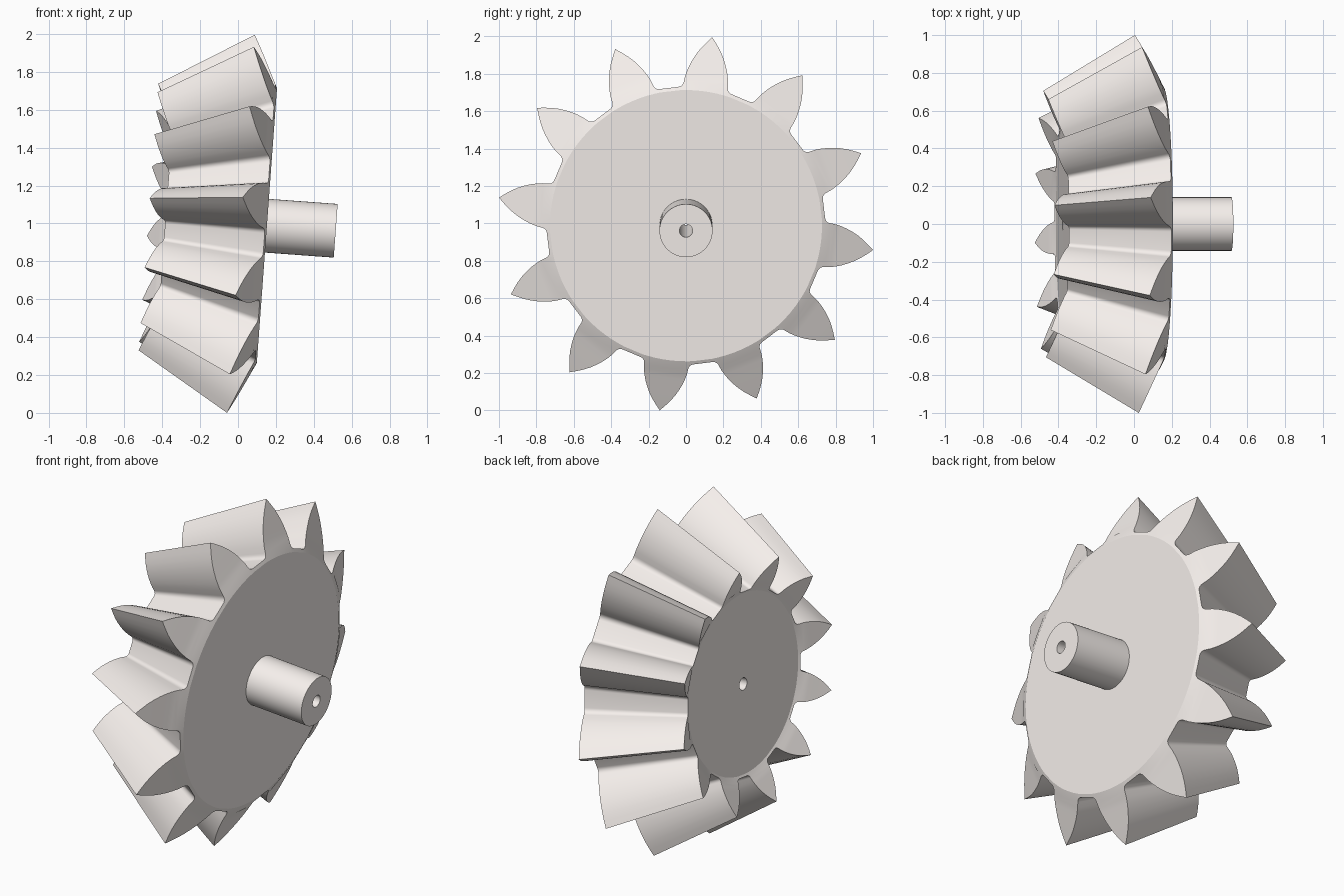
import bpy, bmesh
from math import sin, cos, asin, pi, radians

if "Cube" in bpy.data.objects:
    bpy.data.objects.remove(bpy.data.objects["Cube"])

TEETH = 12
TIP_R, DISC_R, SHAFT_R, BORE_R = 1.010, 0.727, 0.142, 0.035
APEX, SHRINK = -1.66, 0.705          # pitch cone apex and small-end scale
FRONT, BACK, END = 0.138, -0.392, 0.502
TILT, CENTRE = radians(4.2), (0.015, 0, 0.998)

# Warm off-white finish
finish_mat = bpy.data.materials.new("off_white")
finish_mat.diffuse_color = (0.92, 0.87, 0.84, 1)
finish_mat.use_nodes = True
finish_mat.node_tree.nodes["Principled BSDF"].inputs["Base Color"].default_value = finish_mat.diffuse_color


def point(r, a, scale=1.0):
    """Point on the back cone (axis = x), scaled toward the apex."""
    u = (TIP_R - r) * FRONT / (TIP_R - DISC_R)
    return (APEX + (u - APEX) * scale, r * cos(a) * scale, r * sin(a) * scale)


def finish(name, bm):
    bmesh.ops.recalc_face_normals(bm, faces=bm.faces)
    me = bpy.data.meshes.new(name)
    bm.to_mesh(me)
    bm.free()
    me.materials.append(finish_mat)
    ob = bpy.data.objects.new(name, me)
    bpy.context.collection.objects.link(ob)
    ob.rotation_euler = (0, TILT, 0)
    ob.location = CENTRE
    bpy.ops.object.select_all(action='DESELECT')
    ob.select_set(True)
    bpy.context.view_layer.objects.active = ob
    bpy.ops.object.shade_smooth_by_angle(angle=radians(25))
    return ob


# Half tooth as (radius, half thickness): root fillet, then flank up to the tip
fillet = [(0.77 - 0.025 * sin(a), 0.144 - 0.025 * cos(a))
          for a in (pi / 2 * (1 - i / 5) for i in range(6))]
flank = [(0.80, 0.116), (0.83, 0.109), (0.86, 0.099), (0.89, 0.086),
         (0.92, 0.070), (0.95, 0.050), (0.98, 0.026)]
K = len(fillet) - 1

# Gear body with teeth
bm = bmesh.new()
outlines, bores = [], []
for scale, cap_x in ((1.0, FRONT), (SHRINK, BACK)):
    outline, root = [], []
    for t in range(TEETH):
        mid = radians(82 + 360 / TEETH * t)
        half = [(r, asin(w / r)) for r, w in fillet + flank]
        left = [bm.verts.new(point(r, mid - a, scale)) for r, a in half]
        tip = bm.verts.new(point(TIP_R, mid, scale))
        right = [bm.verts.new(point(r, mid + a, scale)) for r, a in half]
        outline += left + [tip] + right[::-1]
        # points across the tooth base
        base_r, base_a = half[K]
        fr = [-0.6, -0.2, 0.2, 0.6]
        base = [bm.verts.new(point(base_r, mid + base_a * f, scale)) for f in fr]
        root += [(v, mid - half[i][1]) for i, v in enumerate(left[:K + 1])]
        root += [(v, mid + base_a * f) for v, f in zip(base, fr)]
        root += [(right[i], mid + half[i][1]) for i in range(K, -1, -1)]
        # tooth end face
        bm.faces.new([left[K]] + base + [right[K], right[K + 1], left[K + 1]])
        for i in range(K + 1, len(half) - 1):
            bm.faces.new((left[i], right[i], right[i + 1], left[i + 1]))
        bm.faces.new((left[-1], right[-1], tip))
    # rim and flat disc down to the bore
    rim = [bm.verts.new(point(DISC_R, a, scale)) for _, a in root]
    bore = [bm.verts.new((cap_x, BORE_R * cos(a), BORE_R * sin(a))) for _, a in root]
    n = len(root)
    for i in range(n):
        j = (i + 1) % n
        bm.faces.new((root[i][0], root[j][0], rim[j], rim[i]))
        bm.faces.new((rim[i], rim[j], bore[j], bore[i]))
    outlines.append(outline)
    bores.append(bore)
# flanks between the large and small ends, and the bore wall
for a, b in (outlines, bores):
    for i in range(len(a)):
        j = (i + 1) % len(a)
        bm.faces.new((a[i], a[j], b[j], b[i]))
finish("bevel_gear", bm)

# Hollow shaft on the large end
bm = bmesh.new()
S = 64
profile = [(FRONT, BORE_R), (FRONT, SHAFT_R), (END, SHAFT_R), (END, BORE_R)]
rings = [[bm.verts.new((x, r * cos(2 * pi * i / S), r * sin(2 * pi * i / S)))
          for i in range(S)] for x, r in profile]
for k in range(4):
    a, b = rings[k], rings[(k + 1) % 4]
    for i in range(S):
        j = (i + 1) % S
        bm.faces.new((a[i], a[j], b[j], b[i]))
finish("shaft", bm)
